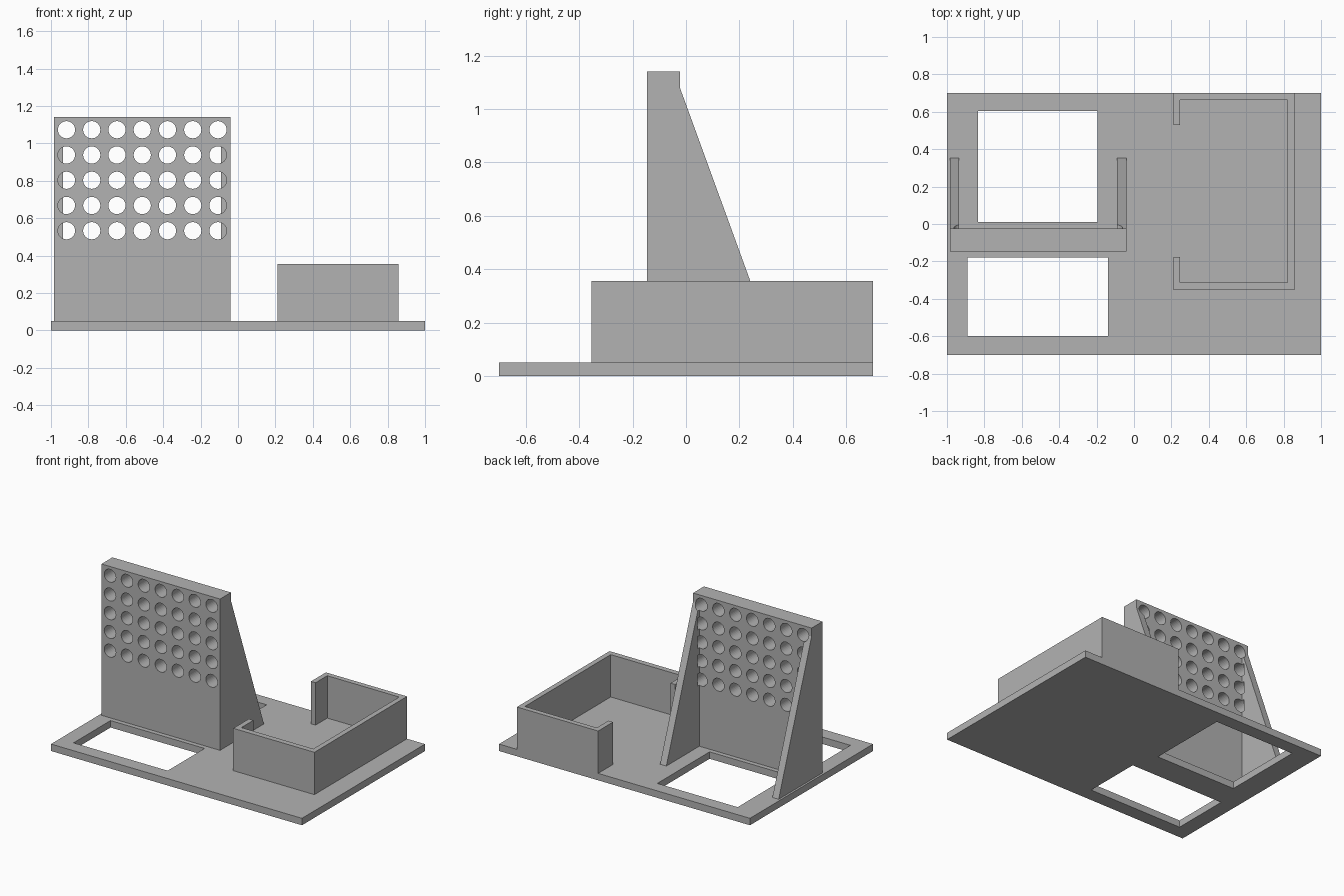
import bpy, bmesh, math
from mathutils import Matrix

if "Cube" in bpy.data.objects:
    bpy.data.objects.remove(bpy.data.objects["Cube"])

grey = bpy.data.materials.new("plain grey")
grey.diffuse_color = (0.448, 0.448, 0.448, 1)
grey.use_nodes = True
grey.node_tree.nodes["Principled BSDF"].inputs["Base Color"].default_value = grey.diffuse_color


def finish(name, bm):
    bmesh.ops.recalc_face_normals(bm, faces=bm.faces)
    mesh = bpy.data.meshes.new(name)
    bm.to_mesh(mesh)
    bm.free()
    mesh.materials.append(grey)
    obj = bpy.data.objects.new(name, mesh)
    bpy.context.collection.objects.link(obj)
    return obj


def prism(name, profile, start, depth):
    """Extrude a closed 3D outline from its own plane along depth."""
    bm = bmesh.new()
    face = bm.faces.new([bm.verts.new([p + s for p, s in zip(pt, start)]) for pt in profile])
    ext = bmesh.ops.extrude_face_region(bm, geom=[face])
    bmesh.ops.translate(bm, vec=depth, verts=[v for v in ext["geom"] if isinstance(v, bmesh.types.BMVert)])
    return finish(name, bm)


def box(name, x0, x1, y0, y1, z0, z1):
    outline = [(x0, y0, z0), (x1, y0, z0), (x1, y1, z0), (x0, y1, z0)]
    return prism(name, outline, (0, 0, 0), (0, 0, z1 - z0))


def cut(target, cutter):
    mod = target.modifiers.new("cut", 'BOOLEAN')
    mod.operation = 'DIFFERENCE'
    mod.solver = 'EXACT'
    mod.object = cutter
    cutter.hide_render = True
    cutter.hide_set(True)


PLATE = 0.05

# Base plate with two rectangular openings
base = box("base_plate", -1, 1, -0.7, 0.7, 0, PLATE)
cut(base, box("rear_opening_cutter", -0.835, -0.195, 0.01, 0.605, -0.1, 0.2))
cut(base, box("front_opening_cutter", -0.89, -0.14, -0.6, -0.18, -0.1, 0.2))

# Upright panel
L, R, FRONT, BACK, TOP = -0.985, -0.04, -0.147, -0.023, 1.14
panel = box("upright_panel", L, R, FRONT, BACK, PLATE, TOP)

# Sloping support ribs behind the panel
rib_side = [(0, BACK, PLATE), (0, 0.352, PLATE), (0, BACK, 1.08)]
ribs = [prism("left_rib", rib_side, (L, 0, 0), (0.05, 0, 0)),
        prism("right_rib", rib_side, (R - 0.05, 0, 0), (0.05, 0, 0))]

# Grid of round holes, reaching just past the panel into the rib tips
bm = bmesh.new()
for col in range(7):
    for row in range(5):
        place = Matrix.Translation((-0.917 + 0.135 * col, -0.1, 1.073 - 0.135 * row))
        bmesh.ops.create_cone(bm, cap_ends=True, segments=32, radius1=0.046, radius2=0.046,
                              depth=0.2, matrix=place @ Matrix.Rotation(math.pi / 2, 4, 'X'))
holes = finish("hole_grid_cutter", bm)
for part in [panel] + ribs:
    cut(part, holes)

# Open tray wall with a gap on its left side
x0, x1, y0, y1, t = 0.21, 0.857, -0.354, 0.7, 0.037
wall = [(x0, y0), (x1, y0), (x1, y1), (x0, y1), (x0, 0.53), (x0 + t, 0.53),
        (x0 + t, y1 - t), (x1 - t, y1 - t), (x1 - t, y0 + t + 0.003), (x0 + t, y0 + t + 0.003),
        (x0 + t, -0.177), (x0, -0.177)]
prism("tray_wall", [(x, y, PLATE) for x, y in wall], (0, 0, 0), (0, 0, 0.305))
